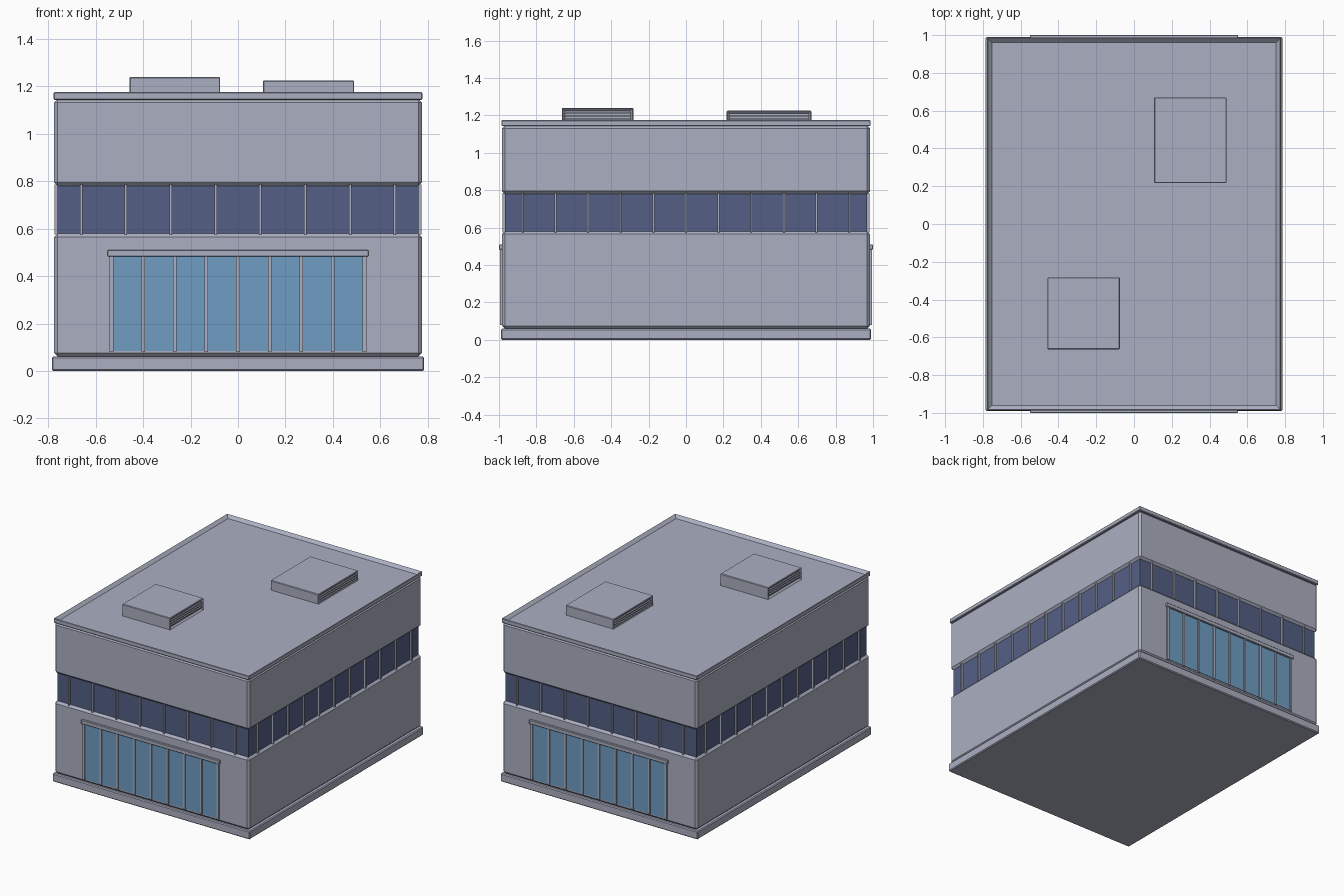
import bpy, bmesh
from mathutils import Vector

cube = bpy.data.objects.get("Cube")
if cube:
    bpy.data.objects.remove(cube, do_unlink=True)


def material(name, rgb):
    m = bpy.data.materials.new(name)
    m.use_nodes = True
    m.diffuse_color = (*rgb, 1)
    m.node_tree.nodes["Principled BSDF"].inputs["Base Color"].default_value = (*rgb, 1)
    return m


CONCRETE = material("pale_grey_concrete", (0.41, 0.43, 0.535))
BAND_GLASS = material("dark_blue_glass", (0.088, 0.117, 0.233))
DOOR_GLASS = material("light_blue_glass", (0.16, 0.34, 0.55))


def box_mesh(lo, hi, bevel=0.0):
    """Box between two corners, with chamfered edges."""
    bm = bmesh.new()
    bmesh.ops.create_cube(bm, size=1)
    lo, hi = Vector(lo), Vector(hi)
    for v in bm.verts:
        v.co = Vector(((lo[i] + hi[i]) / 2 + v.co[i] * (hi[i] - lo[i])) for i in range(3))
    if bevel:
        bmesh.ops.bevel(bm, geom=bm.edges[:], offset=bevel, segments=1,
                        profile=0.5, affect='EDGES')
    bm.normal_update()
    return bm


def finish(bm, name, mat):
    me = bpy.data.meshes.new(name)
    bm.to_mesh(me)
    bm.free()
    me.materials.append(mat)
    ob = bpy.data.objects.new(name, me)
    bpy.context.collection.objects.link(ob)
    return ob


def box(name, lo, hi, mat=CONCRETE, bevel=0.0):
    return finish(box_mesh(lo, hi, bevel), name, mat)


def block(name, hx, hy, z0, z1, mat=CONCRETE, bevel=0.0):
    return box(name, (-hx, -hy, z0), (hx, hy, z1), mat, bevel)


def inset_face(bm, direction, thickness, depth):
    """Inset the main face pointing along direction and sink it."""
    d = Vector(direction)
    face = max((f for f in bm.faces if f.normal.dot(d) > 0.99), key=lambda f: f.calc_area())
    bmesh.ops.inset_region(bm, faces=[face], thickness=thickness, use_even_offset=True)
    bmesh.ops.translate(bm, verts=face.verts[:], vec=-d * depth)


# Main storeys
block("base_plinth", 0.785, 0.99, 0.0, 0.06, bevel=0.006)
block("lower_wall", 0.775, 0.984, 0.06, 0.58, bevel=0.015)
block("window_band", 0.76, 0.968, 0.56, 0.80, BAND_GLASS)
block("upper_wall", 0.775, 0.984, 0.78, 1.146, bevel=0.015)

# Roof slab with a raised parapet
roof = box_mesh((-0.778, -0.987, 1.143), (0.778, 0.987, 1.175), 0.004)
inset_face(roof, (0, 0, 1), 0.022, 0.02)
finish(roof, "roof_parapet", CONCRETE)

# Window band mullions
for side, s in (("front", -1), ("back", 1)):
    for i in range(8):
        x = (i - 3.5) * 0.189
        ya, yb = sorted((s * 0.96, s * 0.981))
        box(f"{side}_band_mullion_{i + 1}", (x - 0.005, ya, 0.575), (x + 0.005, yb, 0.785))
for side, s in (("right", -1), ("left", 1)):
    for i in range(11):
        y = (i - 5) * 0.1745
        xa, xb = sorted((s * 0.75, s * 0.773))
        box(f"{side}_band_mullion_{i + 1}", (xa, y - 0.005, 0.575), (xb, y + 0.005, 0.785))

# Glazed entrances at both ends
for side, s in (("front", -1), ("back", 1)):
    def slab(part, x0, x1, z0, z1, out, mat=CONCRETE, bevel=0.0):
        ya, yb = sorted((s * 0.965, s * out))
        box(f"{side}_{part}", (x0, ya, z0), (x1, yb, z1), mat, bevel)

    slab("entrance_glass", -0.535, 0.535, 0.085, 0.49, 0.987, DOOR_GLASS)
    slab("entrance_lintel", -0.55, 0.55, 0.482, 0.51, 1.0, bevel=0.003)
    for i in range(9):
        x = (i - 4) * 0.1333
        slab(f"entrance_mullion_{i + 1}", x - 0.0075, x + 0.0075, 0.08, 0.485, 0.994)

# Rooftop ventilation units with slatted sides
units = (("front", -0.458, -0.075, -0.664, -0.282, 1.24),
         ("back", 0.106, 0.49, 0.217, 0.67, 1.225))
for name, x0, x1, y0, y1, top in units:
    bm = box_mesh((x0, y0, 1.15), (x1, y1, top), 0.004)
    for d in (-1, 1):
        inset_face(bm, (d, 0, 0), 0.012, 0.012)
    finish(bm, f"{name}_roof_unit", CONCRETE)
    for side, xa, xb in (("right", x0 + 0.002, x0 + 0.014), ("left", x1 - 0.014, x1 - 0.002)):
        for k in range(3):
            z = top - 0.027 - k * 0.016
            box(f"{name}_unit_{side}_slat_{k + 1}",
                (xa, y0 + 0.012, z - 0.004), (xb, y1 - 0.012, z + 0.004))
